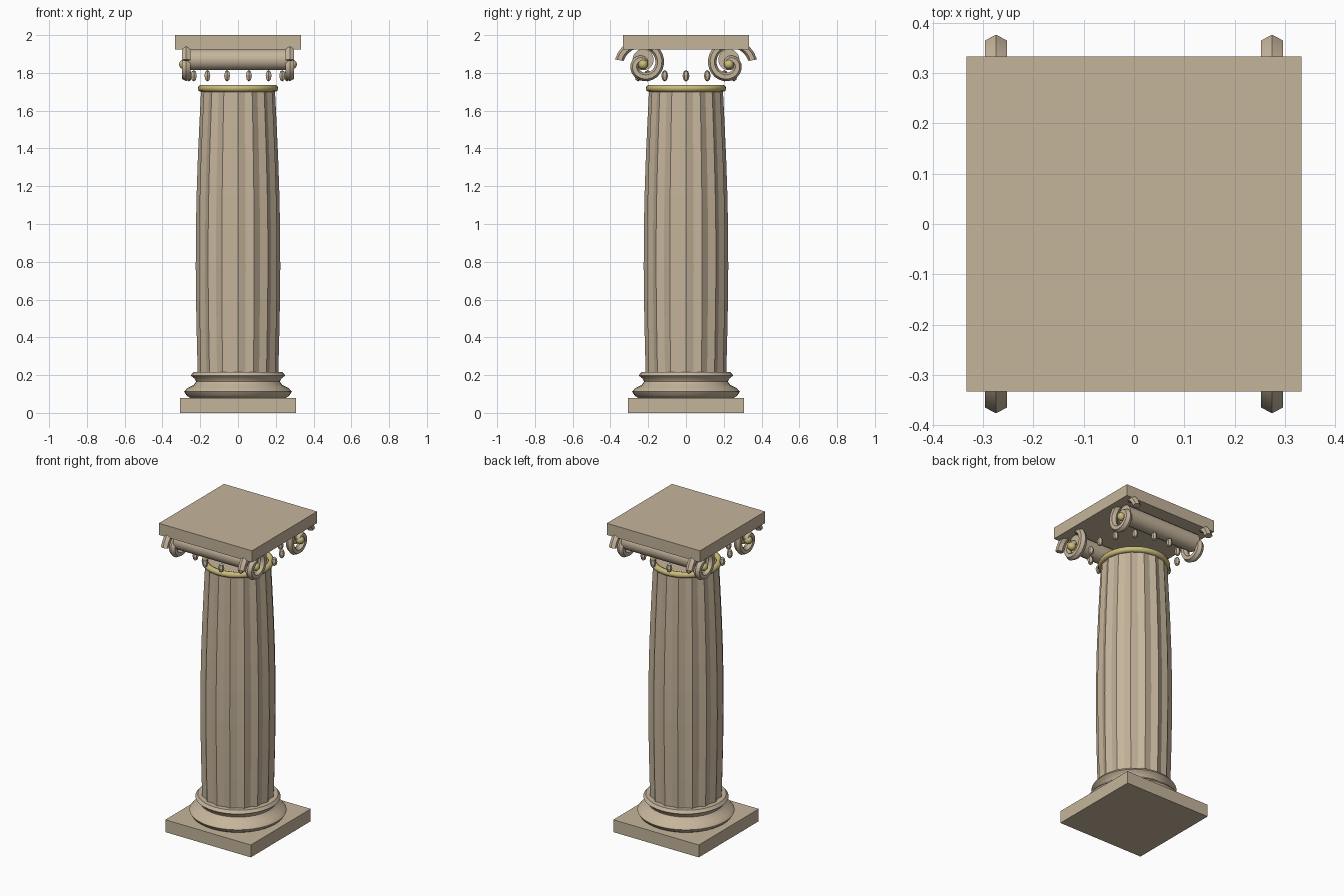
import bpy, math
from math import sin, cos, pi, radians

cube = bpy.data.objects.get("Cube")
if cube:
    bpy.data.objects.remove(cube, do_unlink=True)


def material(name, color):
    m = bpy.data.materials.new(name)
    m.use_nodes = True
    m.diffuse_color = (*color, 1)
    m.node_tree.nodes["Principled BSDF"].inputs["Base Color"].default_value = (*color, 1)
    return m


STONE = material("warm stone", (0.56, 0.46, 0.33))
GOLD = material("pale gold", (0.60, 0.50, 0.19))


def finish(name, mat, smooth=None):
    obj = bpy.context.object
    obj.name = name
    obj.data.materials.append(mat)
    if smooth:
        bpy.ops.object.shade_smooth_by_angle(angle=radians(smooth))
    return obj


def slab(name, half, z0, z1):
    bpy.ops.mesh.primitive_cube_add(size=1, location=(0, 0, (z0 + z1) / 2))
    bpy.context.object.scale = (2 * half, 2 * half, z1 - z0)
    return finish(name, STONE)


def loft(name, rings, mat, smooth=None):
    """Skin a list of equal-length point rings and cap both ends."""
    n = len(rings[0])
    verts = [p for ring in rings for p in ring]
    faces = [(k * n + i, k * n + (i + 1) % n, (k + 1) * n + (i + 1) % n, (k + 1) * n + i)
             for k in range(len(rings) - 1) for i in range(n)]
    faces += [tuple(reversed(range(n))), tuple(range(len(verts) - n, len(verts)))]
    mesh = bpy.data.meshes.new(name)
    mesh.from_pydata(verts, [], faces)
    obj = bpy.data.objects.new(name, mesh)
    bpy.context.collection.objects.link(obj)
    bpy.ops.object.select_all(action='DESELECT')
    obj.select_set(True)
    bpy.context.view_layer.objects.active = obj
    bpy.ops.object.mode_set(mode='EDIT')
    bpy.ops.mesh.select_all(action='SELECT')
    bpy.ops.mesh.normals_make_consistent(inside=False)
    bpy.ops.object.mode_set(mode='OBJECT')
    return finish(name, mat, smooth)


def circle(r, z, n):
    return [(r * cos(2 * pi * i / n), r * sin(2 * pi * i / n), z) for i in range(n)]


# Square slabs at foot and head
slab("plinth", 0.306, 0, 0.08)
slab("abacus", 0.333, 1.925, 2)

# Turned base moulding
base_profile = [(0.255, 0.08), (0.272, 0.092), (0.285, 0.112), (0.268, 0.132), (0.235, 0.148),
                (0.222, 0.165), (0.228, 0.18), (0.25, 0.198), (0.236, 0.216)]
loft("base_moulding", [circle(r, z, 40) for r, z in base_profile], STONE, 50)

# Fluted shaft with a gentle swelling
FLUTES, LEVELS = 16, 8
shaft = []
for k in range(LEVELS + 1):
    t = k / LEVELS
    r = 0.213 - 0.018 * t + 0.019 * sin(pi * t)
    ring = circle(r, 0.2 + 1.52 * t, 2 * FLUTES)
    shaft.append([(x * d, y * d, z) for i, (x, y, z) in enumerate(ring)
                  for d in [0.94 if i % 2 else 1]])
loft("shaft", shaft, STONE)

# Gilded neck ring
bpy.ops.mesh.primitive_torus_add(major_radius=0.194, minor_radius=0.019, major_segments=40,
                                 minor_segments=8, location=(0, 0, 1.718))
finish("neck_ring", GOLD, 50)

# Hanging beads
BEADS = 14
for i in range(BEADS):
    a = 2 * pi * i / BEADS
    bpy.ops.mesh.primitive_uv_sphere_add(segments=6, ring_count=4, radius=0.018,
                                         location=(0.26 * cos(a), 0.26 * sin(a), 1.785))
    bpy.context.object.scale.z = 1.7
    finish("bead", STONE, 30)

# Scrolls: a roll on front and back, each end finished with a spiral and an eye
SCROLL_Y, EYE_Z, TUBE = 0.227, 1.845, 0.023
for sy, face in ((-1, "front"), (1, "back")):
    bpy.ops.mesh.primitive_cylinder_add(vertices=20, radius=0.056, depth=0.53, rotation=(0, pi / 2, 0),
                                        location=(0, sy * SCROLL_Y, 1.87))
    finish(face + "_roll", STONE, 40)
    for sx, side in ((-1, "right"), (1, "left")):
        rings = []
        for k in range(37):
            a = radians(20 + 510 * k / 36)
            reach = 0.128 * a / radians(530)
            ring = []
            for j in range(6):
                b = 2 * pi * j / 6
                rr = reach + TUBE * cos(b)
                ring.append((sx * 0.274 + TUBE * sin(b) * 1.1,
                             sy * (SCROLL_Y - rr * cos(a)), EYE_Z + rr * sin(a)))
            rings.append(ring)
        loft(f"{face}_{side}_volute", rings, STONE, 40)
        bpy.ops.mesh.primitive_uv_sphere_add(segments=12, ring_count=8, radius=0.026,
                                             location=(sx * 0.286, sy * SCROLL_Y, EYE_Z))
        finish(f"{face}_{side}_eye", GOLD, 50)
